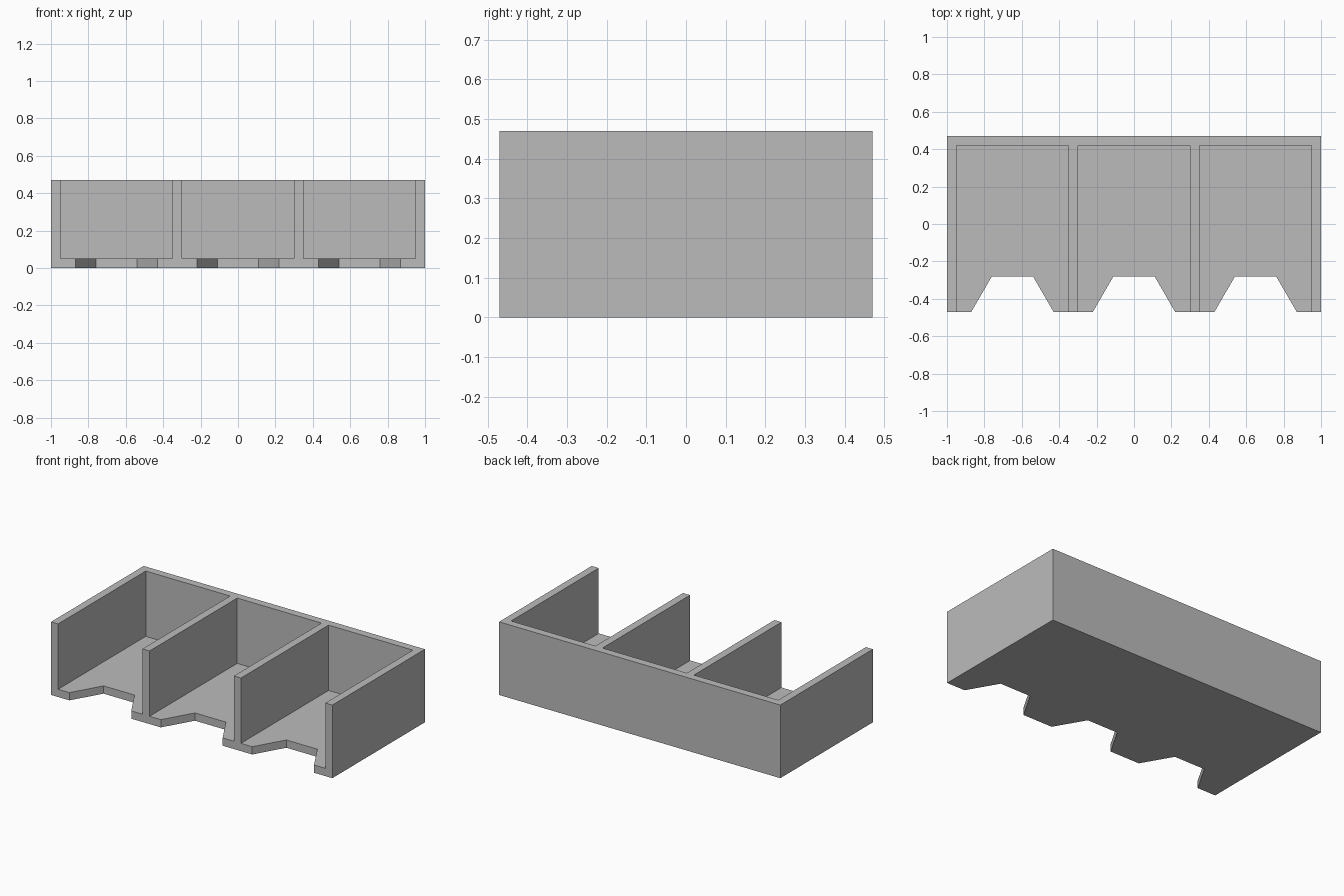
import bpy
import bmesh

cube = bpy.data.objects.get("Cube")
if cube:
    bpy.data.objects.remove(cube, do_unlink=True)

HALF_W, HALF_D, HEIGHT = 1.0, 0.47, 0.47
WALL = 0.05
BAY_CENTRES = (-0.65, 0.0, 0.65)
BAY_HALF = 0.30
NOTCH_BACK = -0.28

grey = bpy.data.materials.new("plain grey")
grey.use_nodes = True
colour = (0.5, 0.5, 0.5, 1)
grey.diffuse_color = colour
grey.node_tree.nodes["Principled BSDF"].inputs["Base Color"].default_value = colour


def prism(name, outline, bottom, top):
    """Extrude a counter-clockwise plan outline between two heights."""
    bm = bmesh.new()
    face = bm.faces.new([bm.verts.new((x, y, bottom)) for x, y in outline])
    result = bmesh.ops.extrude_face_region(bm, geom=[face])
    raised = [v for v in result["geom"] if isinstance(v, bmesh.types.BMVert)]
    bmesh.ops.translate(bm, vec=(0, 0, top - bottom), verts=raised)
    bmesh.ops.recalc_face_normals(bm, faces=bm.faces)
    mesh = bpy.data.meshes.new(name)
    bm.to_mesh(mesh)
    bm.free()
    mesh.materials.append(grey)
    obj = bpy.data.objects.new(name, mesh)
    bpy.context.collection.objects.link(obj)
    return obj


# Tray body with a tapered finger notch in front of each bay
outline = [(-HALF_W, -HALF_D)]
for c in BAY_CENTRES:
    outline += [(c - 0.22, -HALF_D), (c - 0.11, NOTCH_BACK),
                (c + 0.11, NOTCH_BACK), (c + 0.22, -HALF_D)]
outline += [(HALF_W, -HALF_D), (HALF_W, HALF_D), (-HALF_W, HALF_D)]
tray = prism("divided_tray", outline, 0, HEIGHT)

# Hollow out the three bays, open at the front and top
cutters = []
for c in BAY_CENTRES:
    left, right = c - BAY_HALF, c + BAY_HALF
    front, back = -HALF_D - 0.1, HALF_D - WALL
    cutter = prism("bay_cutter",
                   [(left, front), (right, front), (right, back), (left, back)],
                   WALL, HEIGHT + 0.1)
    cutter.hide_render = True
    cutters.append(cutter)
    cut = tray.modifiers.new("bay", "BOOLEAN")
    cut.operation = "DIFFERENCE"
    cut.solver = "EXACT"
    cut.object = cutter

# Bake the cuts and remove the cutters
bpy.context.view_layer.update()
graph = bpy.context.evaluated_depsgraph_get()
baked = bpy.data.meshes.new_from_object(tray.evaluated_get(graph))
tray.modifiers.clear()
tray.data = baked
for cutter in cutters:
    bpy.data.objects.remove(cutter, do_unlink=True)
